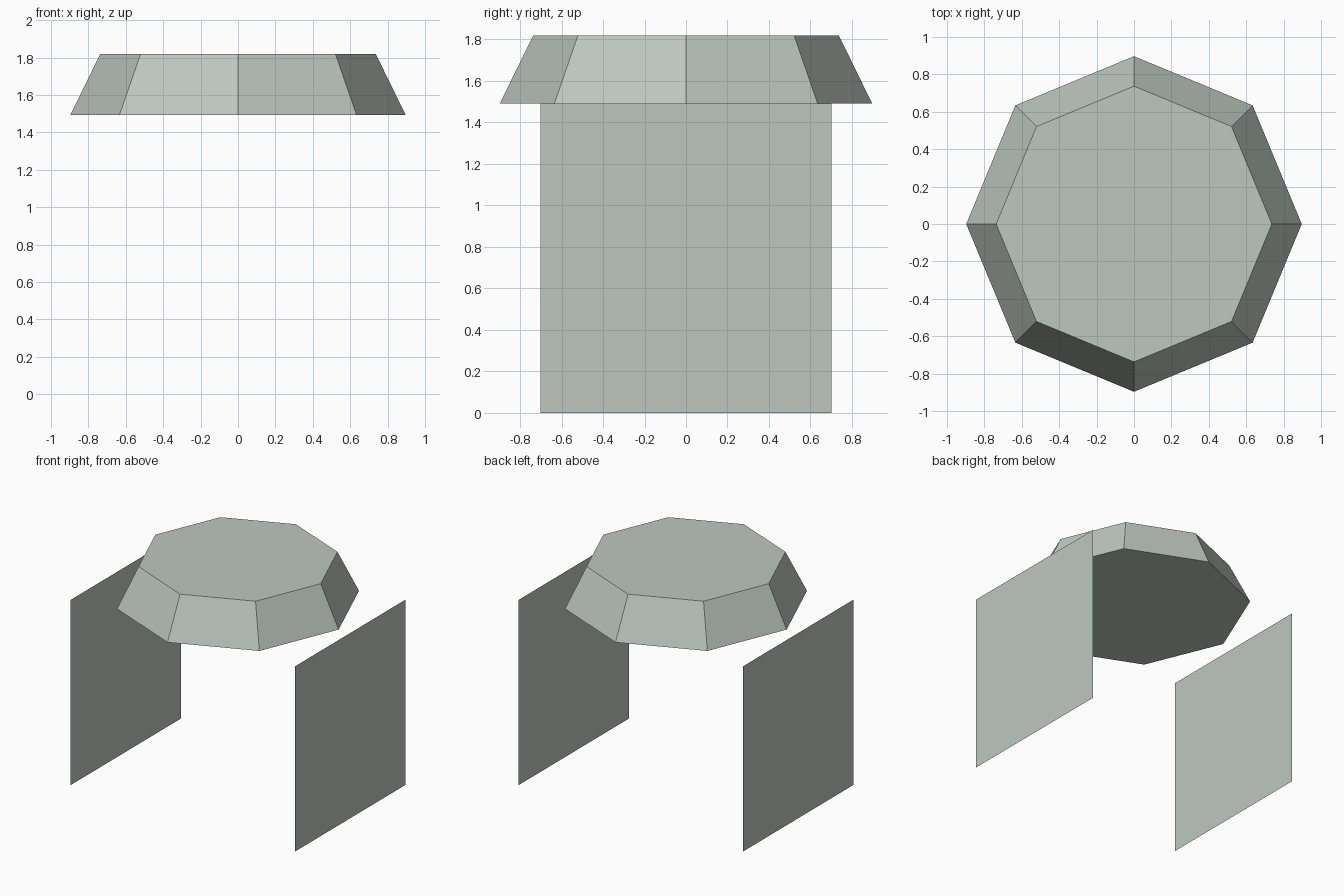
import bpy
import math

cube = bpy.data.objects.get("Cube")
if cube:
    bpy.data.objects.remove(cube, do_unlink=True)

WALL_TOP = 1.492      # walls end where the roof begins
WALL_HALF = 0.702
ROOF_TOP = 1.819

# Single pale grey-green material
mat = bpy.data.materials.new("pale grey green")
mat.use_nodes = True
colour = (0.515, 0.578, 0.521, 1.0)
mat.diffuse_color = colour
mat.node_tree.nodes["Principled BSDF"].inputs["Base Color"].default_value = colour


def finish(name):
    obj = bpy.context.object
    obj.name = obj.data.name = name
    obj.data.materials.clear()
    obj.data.materials.append(mat)
    bpy.ops.object.transform_apply(location=True, rotation=True, scale=True)
    return obj


# Roof: solid tapered octagon with corners on the x and y axes
bpy.ops.mesh.primitive_cone_add(
    vertices=8, radius1=0.897, radius2=0.737, depth=ROOF_TOP - WALL_TOP,
    location=(0, 0, (WALL_TOP + ROOF_TOP) / 2))
finish("roof")

# Side walls: single flat sheets, facing outwards
for name, side in (("left_wall", 1), ("right_wall", -1)):
    bpy.ops.mesh.primitive_plane_add(
        size=1, location=(side, 0, WALL_TOP / 2),
        rotation=(0, side * math.pi / 2, 0))
    bpy.context.object.scale = (WALL_TOP, 2 * WALL_HALF, 1)
    finish(name)
